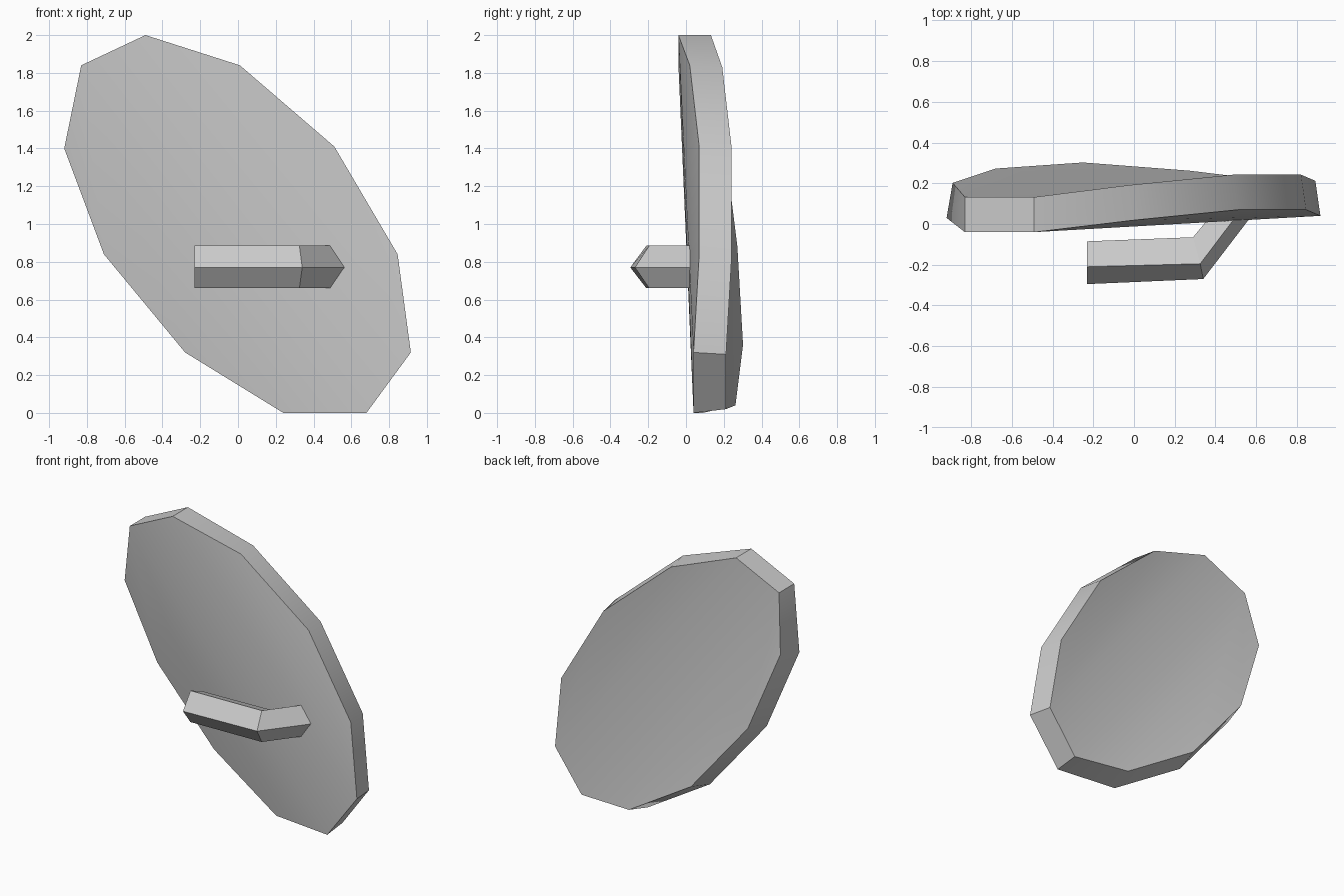
import bpy
import bmesh

if "Cube" in bpy.data.objects:
    bpy.data.objects.remove(bpy.data.objects["Cube"])


def make_object(name, verts, faces, smooth=False):
    bm = bmesh.new()
    vs = [bm.verts.new(v) for v in verts]
    for f in faces:
        bm.faces.new([vs[i] for i in f])
    bmesh.ops.triangulate(bm, faces=[f for f in bm.faces if len(f.verts) > 4])
    bmesh.ops.recalc_face_normals(bm, faces=bm.faces)
    me = bpy.data.meshes.new(name)
    bm.to_mesh(me)
    bm.free()
    ob = bpy.data.objects.new(name, me)
    bpy.context.collection.objects.link(ob)
    if smooth:
        bpy.context.view_layer.objects.active = ob
        ob.select_set(True)
        bpy.ops.object.shade_smooth_by_angle(angle=0.6)
        ob.select_set(False)
    return ob


# Shield plate: front rim points, each with the (x, z) shift of its back point
right_shift, left_shift, none = (-0.025, -0.01), (0.03, 0.04), (0, 0)
rim = [
    (-0.49, -0.04, 2.00, none),
    (0.01, 0.02, 1.84, right_shift),
    (0.51, 0.07, 1.41, right_shift),
    (0.845, 0.07, 0.84, right_shift),
    (0.915, 0.04, 0.32, right_shift),
    (0.68, 0.04, 0.00, (0, 0.02)),
    (0.24, 0.09, 0.00, left_shift),
    (-0.28, 0.13, 0.32, left_shift),
    (-0.71, 0.10, 0.84, left_shift),
    (-0.92, 0.03, 1.40, left_shift),
    (-0.83, -0.04, 1.84, none),
]
n = len(rim)
front = [(x, y, z) for x, y, z, s in rim]
back = [(x + s[0], y + 0.172, z + s[1]) for x, y, z, s in rim]
# Bent along the long diagonal: a middle band with a wing on each side
panels = [[0, 4, 5, 10], [0, 1, 2, 3, 4], [5, 6, 7, 8, 9, 10]]
faces = panels + [[i + n for i in p] for p in panels]
faces += [[i, (i + 1) % n, (i + 1) % n + n, i + n] for i in range(n)]
make_object("shield_plate", front + back, faces, smooth=True)

# Bent grip: five-sided section (ridge, upper pair, lower pair) at three stations
stations = [
    [(-0.23, -0.295), (-0.23, -0.21), (-0.23, -0.085)],
    [(0.34, -0.27), (0.325, -0.195), (0.29, -0.065)],
    [(0.585, 0.05), (0.51, 0.05), (0.385, 0.05)],
]
verts = []
for ridge, edge, rear in stations:
    verts += [(*ridge, 0.77), (*edge, 0.885), (*rear, 0.835),
              (*rear, 0.71), (*edge, 0.66)]
faces = [[0, 1, 2, 3, 4], [10, 11, 12, 13, 14]]
for k in (0, 5):
    faces += [[k + i, k + (i + 1) % 5, k + 5 + (i + 1) % 5, k + 5 + i]
              for i in range(5)]
make_object("bent_grip", verts, faces)
